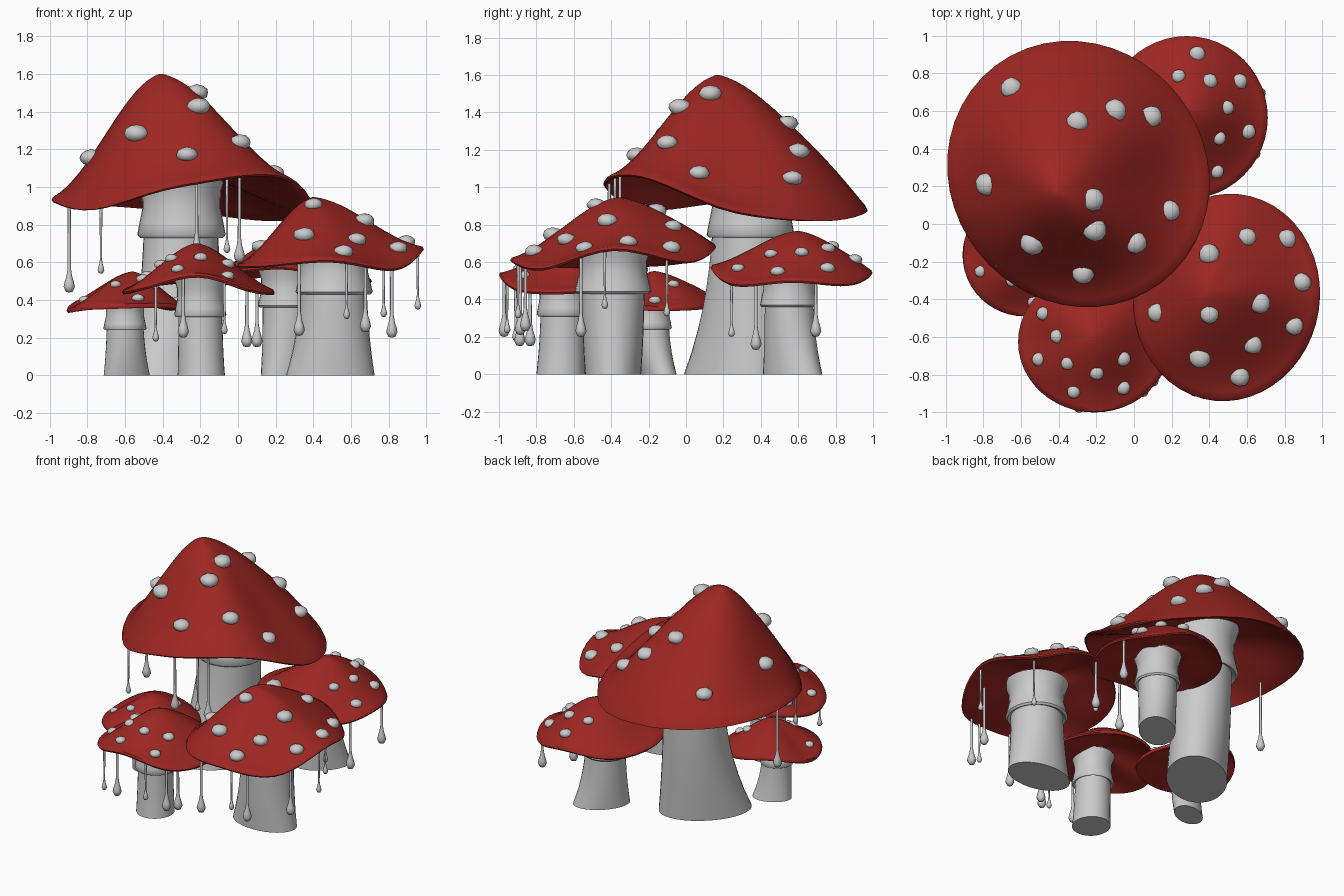
import bpy, bmesh, random
from math import sin, cos, pi, radians
from mathutils import Vector, Matrix
from mathutils.bvhtree import BVHTree

if "Cube" in bpy.data.objects:
    bpy.data.objects.remove(bpy.data.objects["Cube"])

random.seed(4)
red = bpy.data.materials.new("cap_red")
red.diffuse_color = (0.34, 0.02, 0.016, 1)
red.use_nodes = True
red.node_tree.nodes["Principled BSDF"].inputs["Base Color"].default_value = red.diffuse_color
SEG, STEPS = 48, 16
# how far each side of a cap swells outward, counter-clockwise from +x
BULGE = [.1, .8, .8, .7, .1, .8, .1, .2]


def finish(bm, name, mat=None):
    bmesh.ops.recalc_face_normals(bm, faces=bm.faces)
    me = bpy.data.meshes.new(name)
    bm.to_mesh(me)
    bm.free()
    ob = bpy.data.objects.new(name, me)
    bpy.context.collection.objects.link(ob)
    if mat:
        me.materials.append(mat)
    bpy.context.view_layer.objects.active = ob
    ob.select_set(True)
    bpy.ops.object.shade_smooth_by_angle(angle=radians(50))
    ob.select_set(False)


def skin(bm, rings):
    """Join rings of points into a closed tube with end faces."""
    vs = [[bm.verts.new(p) for p in r] for r in rings]
    n = len(vs[0])
    for a, b in zip(vs, vs[1:]):
        for i in range(n):
            bm.faces.new((a[i], a[(i + 1) % n], b[(i + 1) % n], b[i]))
    bm.faces.new(vs[0])
    bm.faces.new(vs[-1])


def oval(x, y, z, a, b, turn=0, n=32):
    c, s = cos(radians(turn)), sin(radians(turn))
    return [(x + a * cos(u) * c - b * sin(u) * s, y + a * cos(u) * s + b * sin(u) * c, z)
            for u in (2 * pi * i / n for i in range(n))]


def wave(values, angle):
    """Smooth closed curve through evenly spaced heights."""
    n = len(values)
    k, f = divmod((angle / (2 * pi)) % 1 * n, 1)
    p, q, r, s = (values[(int(k) + j) % n] for j in (-1, 0, 1, 2))
    return q + f / 2 * (r - p + f * (2 * p - 5 * q + 4 * r - s + f * (3 * q - p - 3 * r + s)))


class Mushroom:
    def __init__(self, name, centre, radii, peak, rim, skew=0):
        self.name, self.centre, self.radii, self.peak, self.rim = name, centre, radii, Vector(peak), rim
        self.skew = skew
        self.mean = sum(rim) / len(rim)
        self.cap()

    def point(self, t, u, under=0):
        """Cap point at share t of the way from peak to rim; bell shaped."""
        k = 1 - self.skew * sin(2 * u)
        edge = Vector((self.centre[0] + self.radii[0] * cos(u) * k,
                       self.centre[1] + self.radii[1] * sin(u) * k, wave(self.rim, u)))
        p = self.peak.lerp(edge, t)
        h = .375 * (1 + cos(pi * t)) + .25 * (1 - t)
        h *= .4 if under else 1
        h += .2 * wave(BULGE, u) * sin(pi * t * t) * (.8 if under else 1)
        p.z = edge.z + (self.peak.z - edge.z) * h + (-.012 if under else .012)
        return p

    def cap(self):
        def ring(t, under):
            return [self.point(t, 2 * pi * i / SEG, under) for i in range(SEG)]
        ts = [max(.015, .985 * i / STEPS) for i in range(STEPS + 1)]
        lip = [(a + b) / 2 for a, b in zip(ring(1, 0), ring(1, 1))]
        bm = bmesh.new()
        skin(bm, [ring(t, 0) for t in ts] + [lip] + [ring(t, 1) for t in reversed(ts)])
        self.tree = BVHTree.FromBMesh(bm)
        finish(bm, self.name + "_cap", red)

    def stem(self, foot, a, b, turn, top, r, collar_z):
        rise = self.peak.z - self.mean
        bm, rings = bmesh.new(), []
        for i in range(11):
            e = 1 - (1 - i / 10) ** 2.6
            c = Vector(foot).lerp(Vector(top), e)
            rings.append(oval(c.x, c.y, (self.mean + .35 * rise) * i / 10,
                              a + (r - a) * e, b + (r - b) * e, turn))
        skin(bm, rings)
        finish(bm, self.name + "_stem")
        # collar with a lip at the bottom, flaring out under the cap
        h = self.mean + .24 * rise - collar_z
        w = r * 1.18
        prof = [(.8, .06), (.96, 0), (1.02, .05), (.97, .22), (.9, .45), (.91, .7), (1.05, 1)]
        bm = bmesh.new()
        skin(bm, [oval(*top, collar_z + h * f, w * s, w * s) for s, f in prof])
        finish(bm, self.name + "_collar")

    def spots(self, places, size):
        bm = bmesh.new()
        for x, y in places:
            loc, nor, _, _ = self.tree.ray_cast(Vector((x, y, 5)), Vector((0, 0, -1)))
            if loc is None:
                continue
            nor = -nor if nor.z < 0 else nor
            m = Matrix.Translation(loc) @ nor.to_track_quat('Z', 'Y').to_matrix().to_4x4()
            r = size * random.uniform(.9, 1.1)
            for v in bmesh.ops.create_icosphere(bm, subdivisions=2, radius=r)["verts"]:
                k = random.uniform(.97, 1.07)
                v.co = m @ Vector((v.co.x * k, v.co.y * k, v.co.z * k * .7))
        finish(bm, self.name + "_spots")

    def spot_arc(self, start, end, count, size):
        """Zigzag row of spots around the open side of the cap."""
        arc = []
        for i in range(count):
            u = radians(start + (end - start) * i / (count - 1))
            arc.append(self.point(.77 if i % 2 == 0 else .48, u).xy)
        self.spots(arc, size)

    def drips(self, places, t=.95):
        """Threads with a drop at the end: angle on the rim, lowest height."""
        bm = bmesh.new()
        for i, (angle, zb) in enumerate(places):
            top = self.point(t, radians(angle))
            r = .018 if i % 2 else .03
            prof = [(.05, 0), (.6, .15), (1, 1), (.8, 1.9), (.5, 2.9), (.3, 4.2)]
            rings = [oval(top.x, top.y, zb + r * d, r * s, r * s, n=12) for s, d in prof]
            rings += [oval(top.x, top.y, top.z - .01, .008, .008, n=12)]
            skin(bm, rings)
        finish(bm, self.name + "_drips")


# large mushroom at the back left
m = Mushroom("large", (-.295, .265), (.695, .705), (-.41, .17, 1.59),
             [.87, .82, .87, .91, .93, .88, 1.01, 1.06], .035)
m.stem((-.33, .25), .31, .2, 45, (-.3, .345), .195, .73)
m.spots([(-.65, .72), (-.3, .54), (-.1, .6), (.09, .57), (-.22, .13), (.19, .07),
         (.01, -.1), (-.21, -.03), (-.27, -.26), (-.54, -.1), (-.78, .21)], .06)
m.drips([(297, .6), (228, .54), (277, .63), (291, .65)])
m.drips([(182, .44)], .84)

# wide mushroom at the front right
m = Mushroom("front_right", (.492, -.39), (.495, .55), (.4, -.36, .935),
             [.67, .6, .68, .6, .58, .58, .61, .565], -.02)
m.stem((.49, -.39), .235, .15, 0, (.51, -.39), .17, .43)
m.spots([(.4, -.16), (.6, -.07), (.81, -.08), (.89, -.31), (.67, -.42), (.4, -.48),
         (.12, -.47), (.85, -.54), (.63, -.64), (.35, -.71), (.56, -.81)], .053)
m.drips([(294, .23), (281, .3), (250, .21), (355, .35)])
m.drips([(335, .2), (40, .31)], .78)

# small mushroom at the front
m = Mushroom("front", (-.21, -.625), (.405, .375), (-.22, -.6, .69),
             [.44, .47, .5, .475, .44, .465, .53, .45])
m.stem((-.195, -.67), .125, .13, 0, (-.2, -.66), .115, .31)
m.spot_arc(150, 325, 8, .036)
m.drips([(258, .2), (234, .18), (312, .15), (291, .22), (324, .15)])

# small mushroom at the back right
m = Mushroom("back_right", (.28, .565), (.43, .432), (.3, .6, .755),
             [.5, .48, .54, .51, .53, .55, .57, .48])
m.stem((.28, .57), .19, .12, 45, (.26, .55), .128, .36)
m.spot_arc(-62, 105, 8, .038)
m.drips([(332, .13), (308, .2), (18, .2)])

# smallest mushroom at the left
m = Mushroom("left", (-.58, -.165), (.33, .325), (-.56, -.17, .54),
             [.35, .36, .41, .345, .36, .37])
m.stem((-.59, -.145), .13, .085, 25, (-.6, -.19), .095, .24)
m.spot_arc(200, 400, 6, .032)
